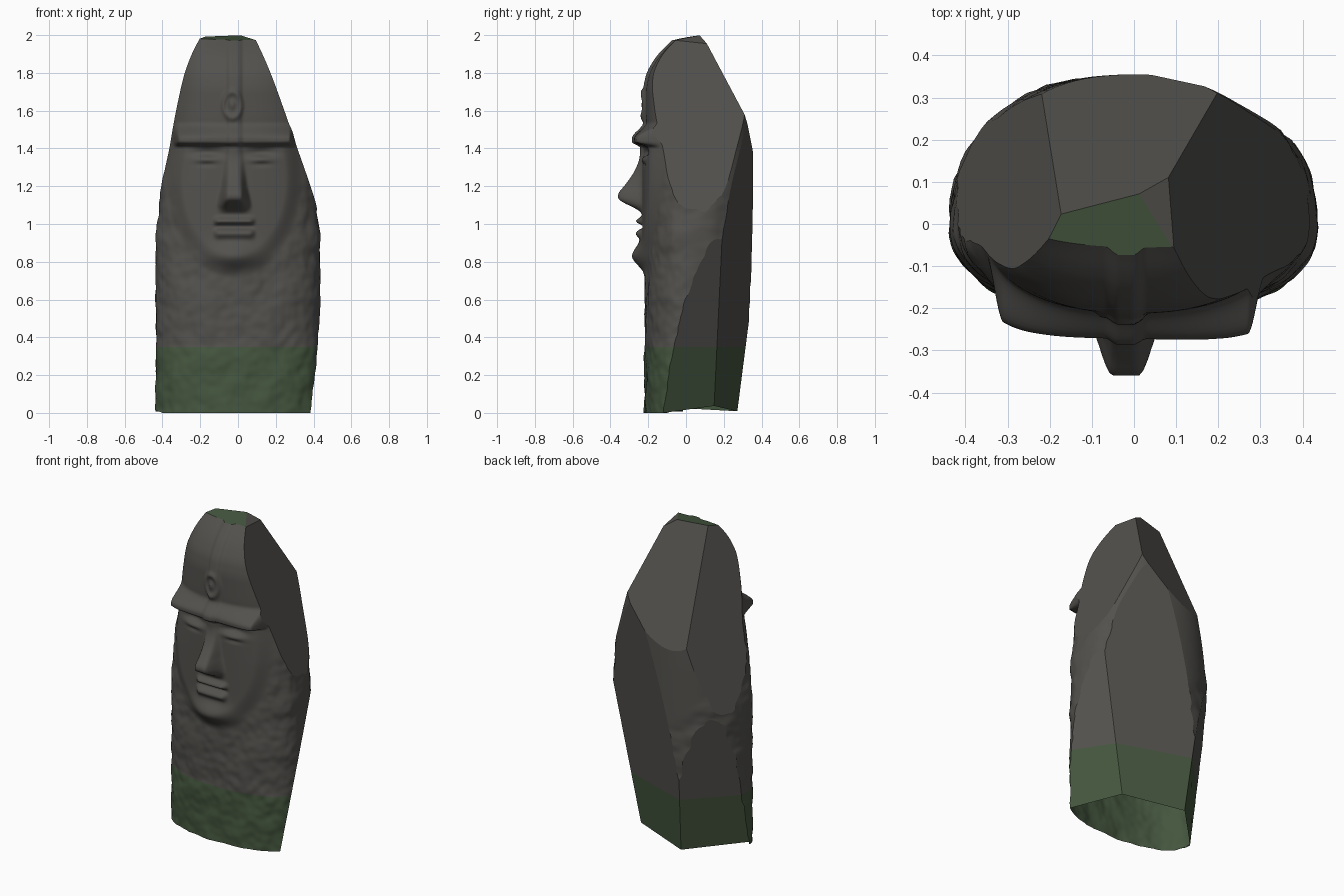
import bpy, bmesh, math
from mathutils import Vector, noise

cube = bpy.data.objects.get("Cube")
if cube:
    bpy.data.objects.remove(cube, do_unlink=True)


def make_material(name, rgb):
    mat = bpy.data.materials.new(name)
    mat.use_nodes = True
    mat.diffuse_color = (*rgb, 1)
    mat.node_tree.nodes["Principled BSDF"].inputs["Base Color"].default_value = (*rgb, 1)
    return mat


def smooth(a, b, t):
    t = min(max((t - a) / (b - a), 0), 1)
    return t * t * (3 - 2 * t)


def bell(t, center, width):
    return math.exp(-((t - center) / width) ** 2)


def piecewise(points, t):
    if t <= points[0][0]:
        return points[0][1]
    for (a, va), (b, vb) in zip(points, points[1:]):
        if t <= b:
            return va + (vb - va) * (t - a) / (b - a)
    return points[-1][1]


def profile(points, t):
    # rounded version of the piecewise profile
    return sum(piecewise(points, t + k * 0.012) for k in (-2, -1, 0, 1, 2)) / 5


# Profiles over height: half width, front depth, nose projection
WIDTH = [(0, .435), (.9, .435), (1.2, .41), (1.4, .37), (1.6, .35), (1.8, .32), (2.06, .24)]
FRONT = [(0, .218), (.65, .218), (.85, .205), (1.4, .2), (1.55, .212), (1.72, .212),
         (1.8, .195), (1.87, .155), (1.92, .115), (1.97, .06), (2.06, -.03)]
NOSE = [(1.075, 0), (1.11, .11), (1.15, .14), (1.2, .095), (1.27, .045), (1.34, .015), (1.43, .015)]


def carving(x, z):
    """Forward relief of the carved face and cap."""
    u = x + .02
    side = abs(u)
    below_cap = 1 - smooth(1.40, 1.44, z)
    # raised face oval and chin
    oval = math.hypot(u / .34, (z - 1.24) / .5)
    d = .03 * (1 - smooth(.8, 1.06, oval)) * below_cap
    d += .05 * bell(z, .83, .065) * bell(u, 0, .13)
    # cap brim
    brim = smooth(1.405, 1.435, z) * (1 - smooth(1.45, 1.54, z))
    d += brim * (.068 + .5 * u * u) * (1 - smooth(.29, .33, side))
    # nose
    half = piecewise([(1.1, .1), (1.2, .075), (1.4, .05)], z)
    d += profile(NOSE, z) * (1 - smooth(.35 * half, half, side))
    # eye sockets and lids
    d -= .028 * bell(z, 1.38, .03) * bell(side, .14, .08)
    d += .016 * bell(z, 1.345, .018) * bell(side, .145, .06)
    d -= .008 * bell(z, 1.315, .01) * bell(side, .145, .05)
    # lips with a gap between
    mouth = 1 - smooth(.08, .12, side)
    d += mouth * (.032 * bell(z, 1.015, .018) + .03 * bell(z, .95, .024) - .014 * bell(z, .986, .012))
    # oval cap ornament
    ring = math.hypot((x + .03) / .055, (z - 1.63) / .08)
    d += .013 * bell(ring, .85, .22) + .01 * bell(ring, 0, .3)
    return d


# Rough block, wrapped in rings, with the carving on its front
FRONT_STEPS, BACK_STEPS, ROWS = 180, 50, 240
LOW, HIGH = -.12, 2.06
angles = [math.pi * (1 + i / FRONT_STEPS) for i in range(FRONT_STEPS)]
angles += [math.pi * i / BACK_STEPS for i in range(BACK_STEPS)]


def block_point(angle, z):
    c, s = math.cos(angle), math.sin(angle)
    p = 2 / 2.3
    x = math.copysign(abs(c) ** p, c) * profile(WIDTH, z)
    depth = profile(FRONT, z) if s < 0 else .355
    y = math.copysign(abs(s) ** p, s) * depth
    rough = noise.noise(Vector((x, y, z)) * 9) + .5 * noise.noise(Vector((x, y, z)) * 22)
    on_face = 1 - smooth(.85, 1.1, math.hypot(x / .36, (z - 1.25) / .52))
    amount = .009 * (1 - on_face) * (1 - smooth(1.15, 1.4, z))
    x += c * rough * amount
    y += s * rough * amount
    if s < 0:
        y -= carving(x, z) * smooth(0, .35, -s)
    return x, y, z


bm = bmesh.new()
rings = []
for row in range(ROWS + 1):
    z = LOW + (HIGH - LOW) * row / ROWS
    rings.append([bm.verts.new(block_point(a, z)) for a in angles])
count = len(angles)
for lower, upper in zip(rings, rings[1:]):
    for i in range(count):
        j = (i + 1) % count
        bm.faces.new((lower[i], lower[j], upper[j], upper[i])).smooth = True
bm.faces.new(rings[0][::-1])
bm.faces.new(rings[-1])


def bisect(point, normal, clear):
    return bmesh.ops.bisect_plane(bm, geom=bm.verts[:] + bm.edges[:] + bm.faces[:], dist=1e-5,
                                  plane_co=point, plane_no=normal, clear_outer=clear)


# Split-stone facets: point on the plane, outward direction
FACETS = [
    ((0, .075, 2.0), (.01, -.19, 1)),           # crown
    ((.01, .075, 2.0), (.48, .13, .86)),        # crown chip
    ((.01, .075, 1.99), (-.062, .224, .1)),     # upper back
    ((-.19, -.01, 1.985), (-.277, .126, .073)),  # upper right
    ((.09, -.04, 1.98), (.324, .038, .12)),     # upper left
    ((.37, -.1, 0), (.222, .139, -.047)),       # lower left
    ((.22, .15, .03), (.1, .3, -.032)),         # lower back
    ((-.18, .25, .02), (-.2155, .21, -.039)),   # lower right
]
for point, normal in FACETS:
    cut = bisect(point, normal, True)["geom_cut"]
    rim = [e for e in cut if isinstance(e, bmesh.types.BMEdge)]
    for face in bmesh.ops.holes_fill(bm, edges=rim, sides=0)["faces"]:
        face.smooth = False

# Open, slightly arched foot
bisect((0, 0, 0), (0, 0, -1), True)
for v in bm.verts:
    if v.co.z < 1e-4 and v.co.y > -.1:
        v.co.z = .04 * math.sin(math.pi * min((v.co.y + .1) / .4, 1))

# Green band at the foot and green crown
bisect((0, 0, .35), (0, 0, 1), False)
bm.normal_update()
bmesh.ops.recalc_face_normals(bm, faces=bm.faces[:])
for face in bm.faces:
    center = face.calc_center_median()
    crown = center.z > 1.95 and face.normal.z > .95
    face.material_index = 1 if center.z < .35 or crown else 0

mesh = bpy.data.meshes.new("carved_stone_head")
bm.to_mesh(mesh)
bm.free()
mesh.materials.append(make_material("dark grey stone", (.085, .082, .074)))
mesh.materials.append(make_material("moss green", (.058, .092, .048)))
head = bpy.data.objects.new("carved_stone_head", mesh)
bpy.context.collection.objects.link(head)
